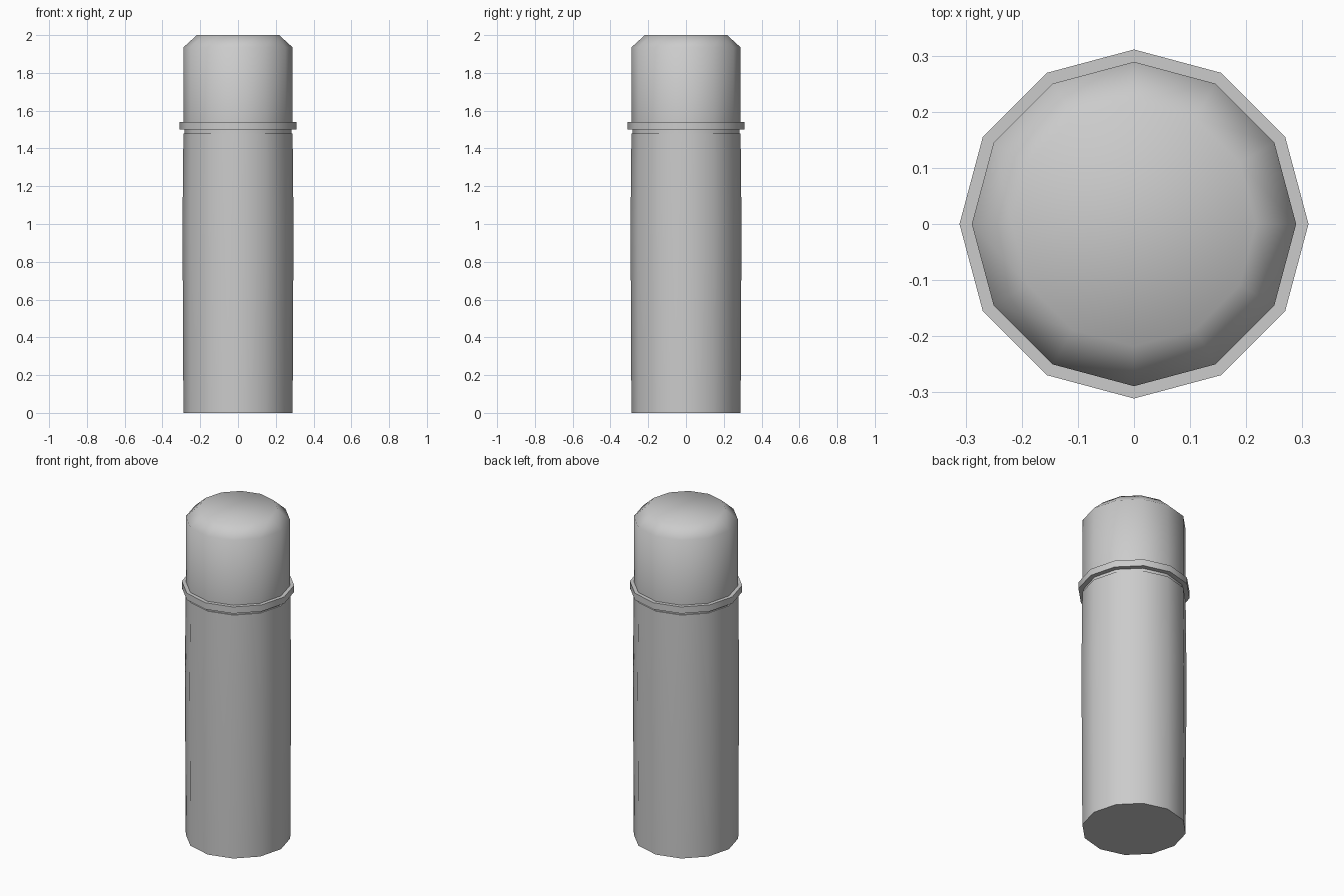
import bpy, bmesh, math

if "Cube" in bpy.data.objects:
    bpy.data.objects.remove(bpy.data.objects["Cube"])

SIDES = 12


def lathe(name, profile, smooth_angle):
    """Revolve (radius, z) points into a closed, capped solid."""
    bm = bmesh.new()
    rings = []
    for r, z in profile:
        rings.append([bm.verts.new((r * math.cos(2 * math.pi * i / SIDES),
                                    r * math.sin(2 * math.pi * i / SIDES), z))
                      for i in range(SIDES)])
    for a, b in zip(rings, rings[1:]):
        for i in range(SIDES):
            j = (i + 1) % SIDES
            bm.faces.new((a[i], a[j], b[j], b[i]))
    bm.faces.new(rings[0][::-1])
    bm.faces.new(rings[-1])
    bmesh.ops.recalc_face_normals(bm, faces=bm.faces)
    mesh = bpy.data.meshes.new(name)
    bm.to_mesh(mesh)
    bm.free()
    obj = bpy.data.objects.new(name, mesh)
    bpy.context.collection.objects.link(obj)
    bpy.ops.object.select_all(action='DESELECT')
    obj.select_set(True)
    bpy.context.view_layer.objects.active = obj
    bpy.ops.object.shade_smooth_by_angle(angle=math.radians(smooth_angle))
    return obj


# Barrel with a very slight bulge and a narrow neck at the top
lathe("barrel", [(0.289, 0), (0.294, 1.0), (0.289, 1.48),
                 (0.282, 1.48), (0.282, 1.51)], 50)

# Cap with its flared rim and bevelled top, one continuous surface
lathe("cap", [(0.28, 1.5), (0.311, 1.5), (0.311, 1.54), (0.289, 1.54),
              (0.289, 1.935), (0.218, 2.0)], 60)
